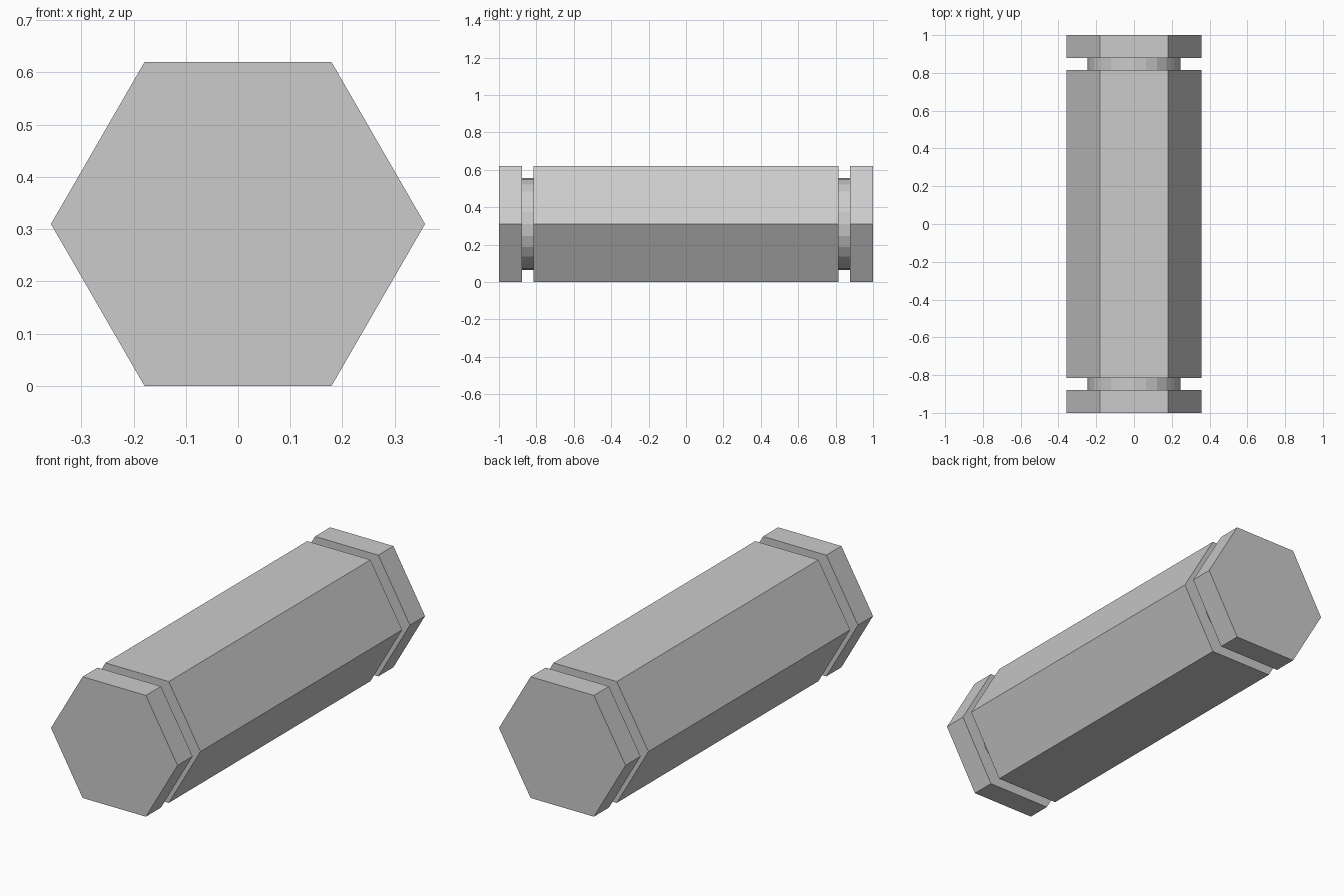
import bpy, bmesh
from math import pi
from mathutils import Matrix

if "Cube" in bpy.data.objects:
    bpy.data.objects.remove(bpy.data.objects["Cube"])

HEX_R = 0.358      # corner radius of the hexagonal bar
NECK_R = 0.245     # radius of the round grooves
CENTRE_Z = 0.31
END, CAP_IN, BODY_END = 1.0, 0.878, 0.815


def prism(name, sides, radius, y0, y1, capped=True):
    """Prism lying along y, with corners on the x axis."""
    bm = bmesh.new()
    xf = (Matrix.Translation((0, (y0 + y1) / 2, CENTRE_Z))
          @ Matrix.Rotation(pi / 2, 4, 'X') @ Matrix.Rotation(pi / 6, 4, 'Z'))
    bmesh.ops.create_cone(bm, cap_ends=capped, segments=sides, radius1=radius,
                          radius2=radius, depth=y1 - y0, matrix=xf)
    mesh = bpy.data.meshes.new(name)
    bm.to_mesh(mesh)
    bm.free()
    ob = bpy.data.objects.new(name, mesh)
    bpy.context.collection.objects.link(ob)
    return ob


# Long hexagonal body
prism("body", 6, HEX_R, -BODY_END, BODY_END)

# Round neck and hexagonal cap at each end
for label, s in (("front", -1), ("back", 1)):
    prism(label + "_neck", 24, NECK_R, *sorted((s * BODY_END, s * CAP_IN)), capped=False)
    prism(label + "_cap", 6, HEX_R, *sorted((s * CAP_IN, s * END)))
